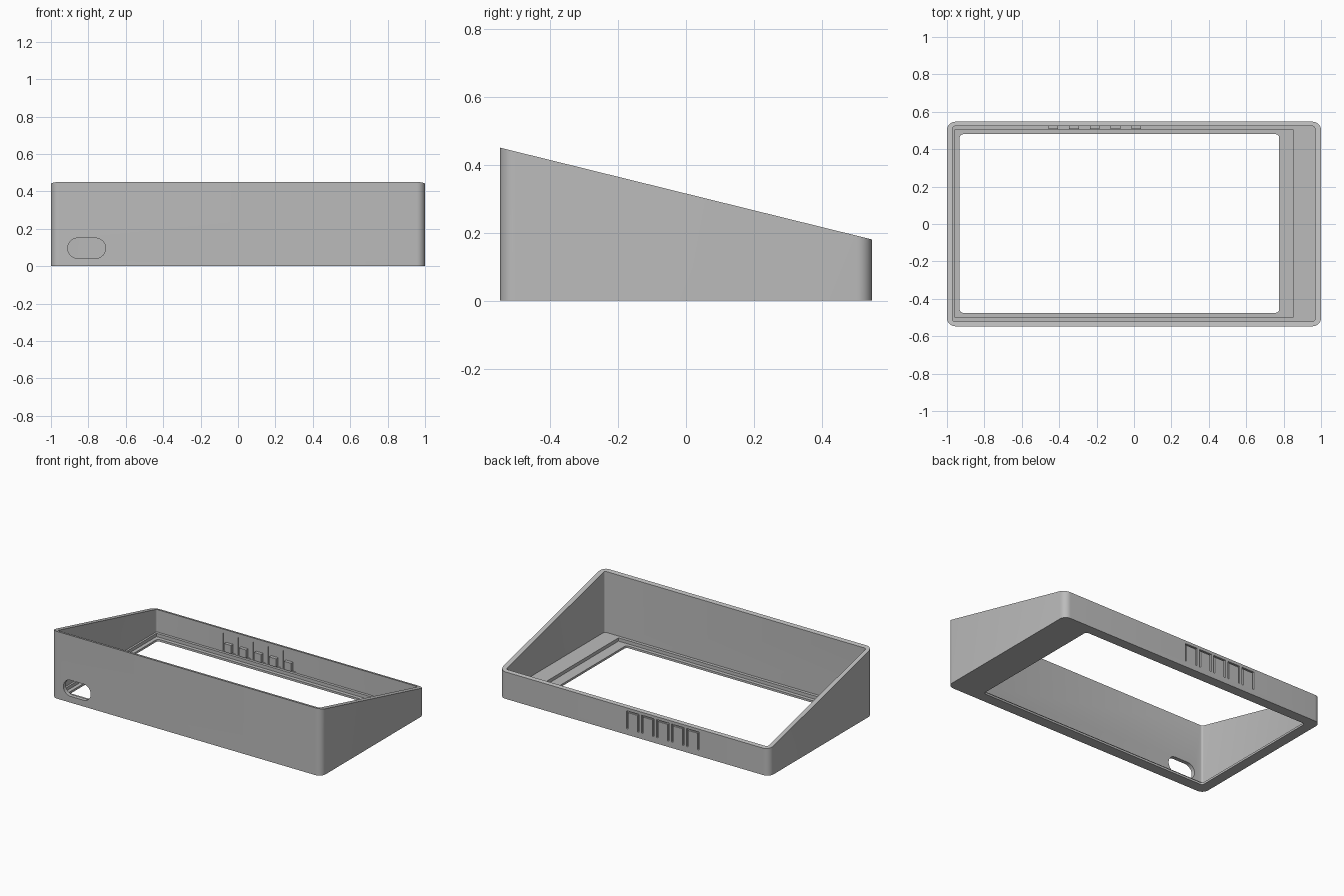
import bpy, bmesh, math
from mathutils import Vector

cube = bpy.data.objects.get("Cube")
if cube:
    bpy.data.objects.remove(cube, do_unlink=True)

grey = bpy.data.materials.new("plain grey")
grey.use_nodes = True
GREY = (0.5, 0.5, 0.5, 1)
grey.diffuse_color = GREY
grey.node_tree.nodes["Principled BSDF"].inputs["Base Color"].default_value = GREY


def rounded(u0, u1, v0, v1, r, steps=8):
    """Outline of a rounded rectangle."""
    corners = ((u1 - r, v1 - r), (u0 + r, v1 - r), (u0 + r, v0 + r), (u1 - r, v0 + r))
    return [(cu + r * math.cos(a), cv + r * math.sin(a))
            for q, (cu, cv) in enumerate(corners)
            for a in [(q + i / steps) * math.pi / 2 for i in range(steps + 1)]]


def prism(name, outline, low, high, axis="z"):
    """Extrude an outline along z or y."""
    bm = bmesh.new()
    place = (lambda u, v: (u, v, low)) if axis == "z" else (lambda u, v: (u, low, v))
    face = bm.faces.new([bm.verts.new(place(u, v)) for u, v in outline])
    top = bmesh.ops.extrude_face_region(bm, geom=[face])["geom"]
    shift = Vector((0, 0, high - low)) if axis == "z" else Vector((0, high - low, 0))
    bmesh.ops.translate(bm, vec=shift, verts=[g for g in top if isinstance(g, bmesh.types.BMVert)])
    bmesh.ops.remove_doubles(bm, verts=bm.verts, dist=1e-5)
    bmesh.ops.recalc_face_normals(bm, faces=bm.faces)
    mesh = bpy.data.meshes.new(name)
    bm.to_mesh(mesh)
    bm.free()
    mesh.materials.append(grey)
    obj = bpy.data.objects.new(name, mesh)
    bpy.context.collection.objects.link(obj)
    return obj


def box(name, x0, x1, y0, y1, z0, z1):
    return prism(name, [(x0, y0), (x1, y0), (x1, y1), (x0, y1)], z0, z1)


def cut(target, cutter):
    cutter.hide_render = True
    mod = target.modifiers.new("cut", "BOOLEAN")
    mod.operation = "DIFFERENCE"
    mod.solver = "EXACT"
    mod.object = cutter
    bpy.context.view_layer.objects.active = target
    bpy.ops.object.modifier_apply(modifier=mod.name)
    bpy.data.objects.remove(cutter, do_unlink=True)


# Outer shell with its rim sloping down to the back
DEPTH, FRONT_H, BACK_H = 0.547, 0.45, 0.18
case = prism("case_shell", rounded(-1, 1, -DEPTH, DEPTH, 0.045), 0, FRONT_H)
for v in case.data.vertices:
    if v.co.z > 0.1:
        v.co.z = FRONT_H + (BACK_H - FRONT_H) * (v.co.y + DEPTH) / (2 * DEPTH)

# Cavity, stepped screen seat and screen window
cut(case, prism("cavity_cutter", rounded(-0.97, 0.967, -0.521, 0.523, 0.012, 4), 0.036, 1))
cut(case, box("seat_cutter", -0.957, 0.85, -0.5, 0.505, 0.014, 0.5))
cut(case, prism("window_cutter", rounded(-0.932, 0.776, -0.475, 0.48, 0.018, 4), -0.1, 0.5))

# Cable slot in the front wall
cut(case, prism("slot_cutter", rounded(-0.91, -0.708, 0.042, 0.15, 0.0535, 10), -0.7, -0.45, "y"))

# Row of buttons in the back wall: thin tabs with a pad on the inside
for i in range(5):
    x = -0.432 + 0.111 * i
    cut(case, box("outer_pocket_cutter", x - 0.046, x + 0.046, 0.535, 0.7, 0.04, 0.16))
    cut(case, box("inner_pocket_cutter", x - 0.046, x + 0.046, 0.5, 0.529, 0.04, 0.16))
    box(f"button_tab_{i + 1}", x - 0.036, x + 0.036, 0.531, DEPTH, 0.04, 0.15)
    box(f"button_pad_{i + 1}", x - 0.026, x + 0.026, 0.507, 0.532, 0.045, 0.1)

bpy.ops.object.select_all(action="DESELECT")
case.select_set(True)
bpy.context.view_layer.objects.active = case
bpy.ops.object.shade_smooth_by_angle(angle=math.radians(30))
